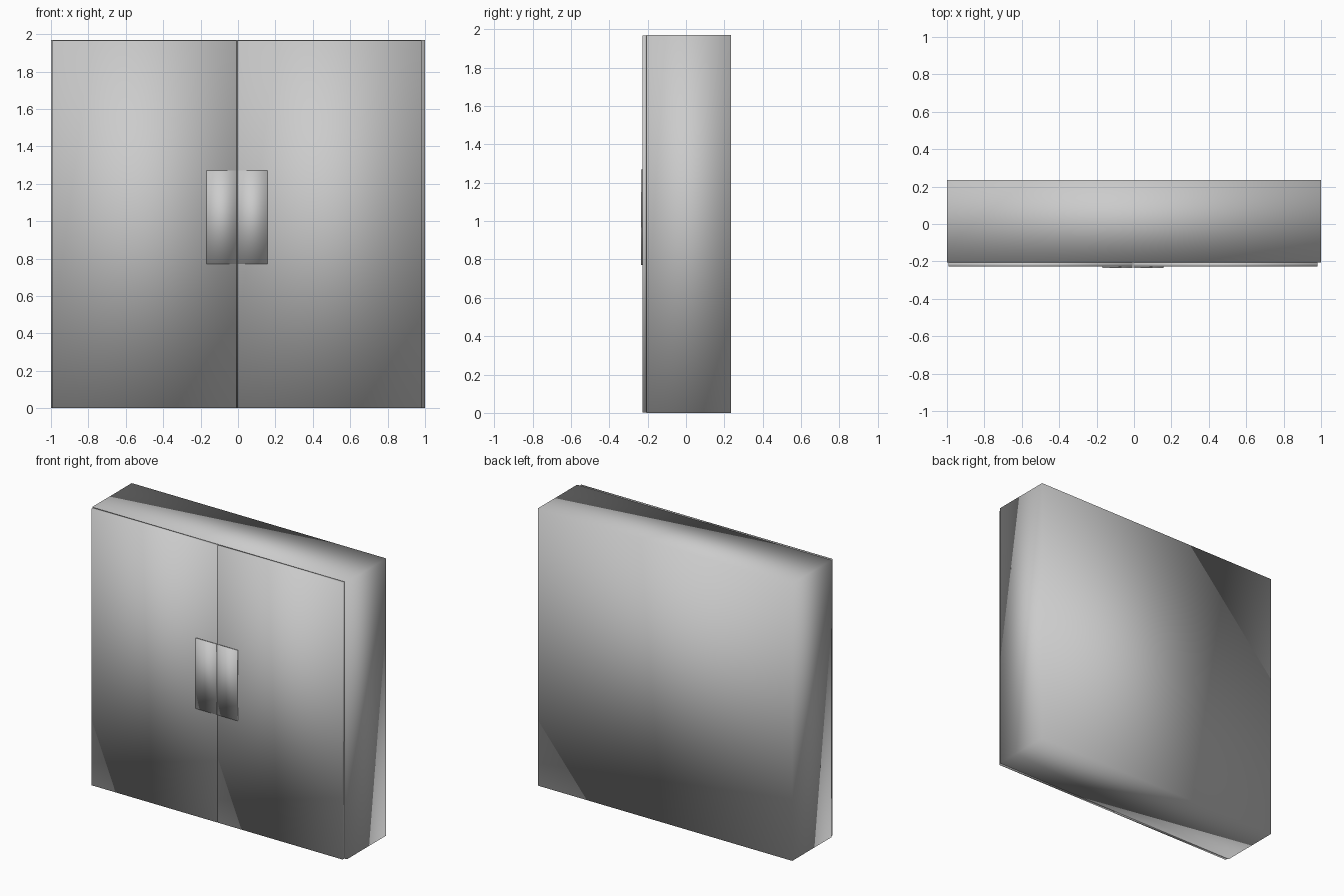
import bpy, bmesh
from mathutils import Vector

if "Cube" in bpy.data.objects:
    bpy.data.objects.remove(bpy.data.objects["Cube"])


def box(name, lo, hi):
    """Smooth-shaded box between two corners."""
    lo, hi = Vector(lo), Vector(hi)
    bm = bmesh.new()
    bmesh.ops.create_cube(bm, size=1)
    for v in bm.verts:
        v.co = Vector(((lo[i] + hi[i]) / 2 + v.co[i] * (hi[i] - lo[i]) for i in range(3)))
    for f in bm.faces:
        f.smooth = True
    mesh = bpy.data.meshes.new(name)
    bm.to_mesh(mesh)
    bm.free()
    ob = bpy.data.objects.new(name, mesh)
    bpy.context.collection.objects.link(ob)
    return ob


# Cabinet body
box("cabinet_body", (-1, -0.205, 0), (1, 0.235, 1.97))

# Pair of doors with a thin seam, each with a flat handle plate beside it
SEAM = -0.005
for side, s in (("left", -1), ("right", 1)):
    def span(near, far):
        return sorted((SEAM + s * near, SEAM + s * far))
    a, b = span(0.002, 0.987)
    box(side + "_door", (a, -0.228, 0.002), (b, -0.205, 1.967))
    a, b = span(0.003, 0.163)
    box(side + "_handle", (a, -0.235, 0.77), (b, -0.228, 1.27))
